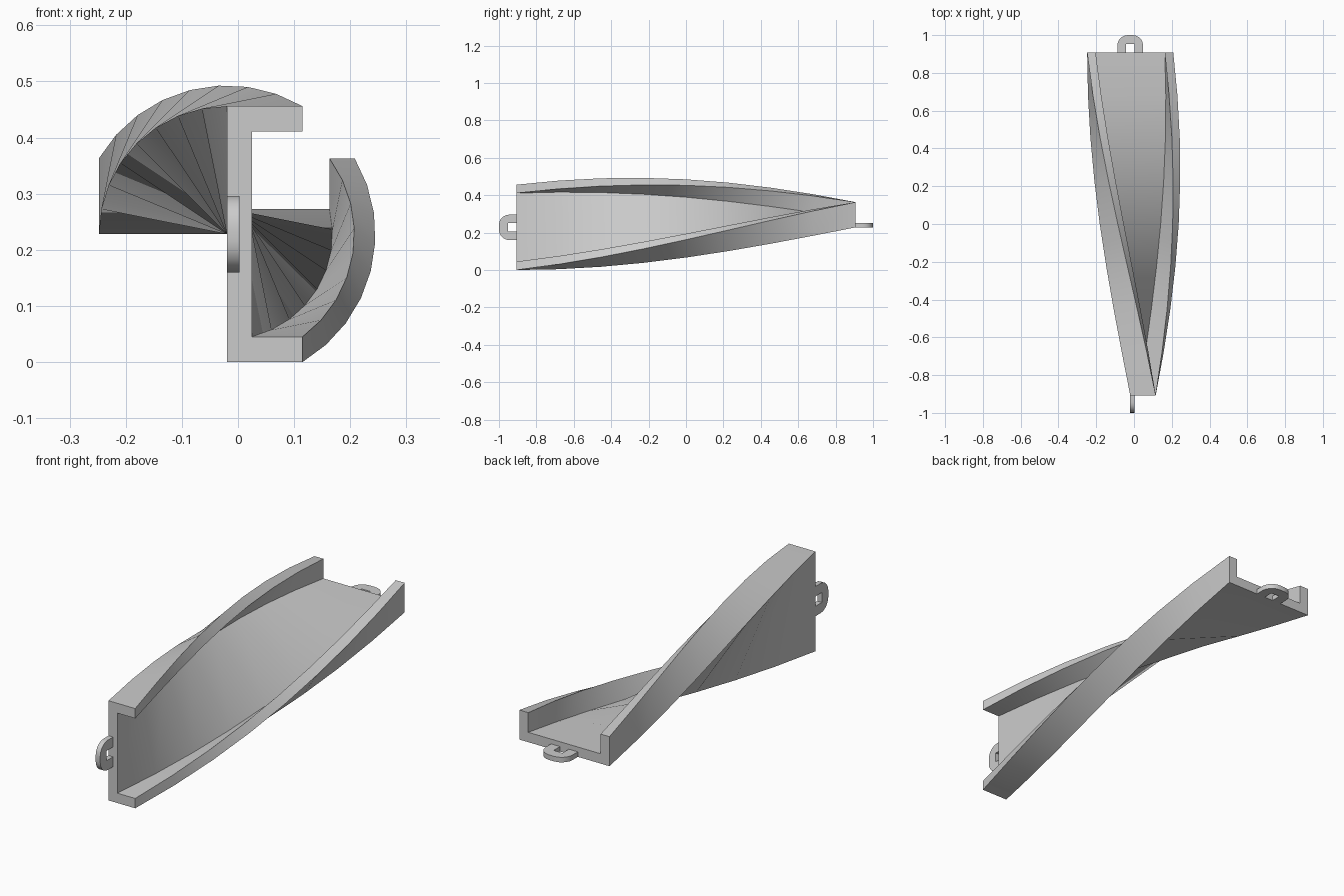
import bpy, bmesh
from math import sin, cos, pi, radians

if "Cube" in bpy.data.objects:
    bpy.data.objects.remove(bpy.data.objects["Cube"])

CX, CZ = -0.02, 0.228          # twist axis: outer face of the channel web
HALF, STEPS = 0.907, 8


def turn(u, v, a):
    """Rotate a profile point about the twist axis."""
    return CX + u * cos(a) - v * sin(a), CZ + u * sin(a) + v * cos(a)


def loft(name, rings):
    """Skin a list of closed rings and cap both ends."""
    bm = bmesh.new()
    rows = [[bm.verts.new(p) for p in r] for r in rings]
    n = len(rows[0])
    for a, b in zip(rows, rows[1:]):
        for i in range(n):
            j = (i + 1) % n
            bm.faces.new((a[i], a[j], b[j], b[i]))
    bm.faces.new(rows[0])
    bm.faces.new(rows[-1])
    bmesh.ops.recalc_face_normals(bm, faces=bm.faces)
    me = bpy.data.meshes.new(name)
    bm.to_mesh(me)
    bm.free()
    ob = bpy.data.objects.new(name, me)
    bpy.context.collection.objects.link(ob)
    bpy.ops.object.select_all(action='DESELECT')
    ob.select_set(True)
    bpy.context.view_layer.objects.active = ob
    bpy.ops.object.shade_smooth_by_angle(angle=radians(30))
    return ob


# Channel: C section twisted a quarter turn along its length
D, W, T = 0.135, 0.228, 0.045
section = [(0, -W), (D, -W), (D, T - W), (T, T - W),
           (T, W - T), (D, W - T), (D, W), (0, W)]
rings = []
for s in range(STEPS + 1):
    t = s / STEPS
    ring = []
    for u, v in section:
        x, z = turn(u, v, t * pi / 2)
        ring.append((x, -HALF + 2 * HALF * t, z))
    rings.append(ring)
loft("twisted_channel", rings)

# End loops: flat U-shaped eyes with rounded outer corners
R, LW, LL, H = 0.055, 0.068, 1.0 - HALF, 0.0225
eye = [(H, 0), (LW, 0)]
for cv, start in ((LW - R, 0), (R - LW, pi / 2)):
    for k in range(6):
        a = start + k * pi / 10
        eye.append((cv + R * cos(a), LL - R + R * sin(a)))
eye += [(-LW, 0), (-H, 0), (-H, 0.046), (H, 0.046)]

for name, side, ang in (("front_loop", -1, 0), ("back_loop", 1, pi / 2)):
    rings = []
    for u in (0.0, 0.023):
        ring = []
        for v, w in eye:
            x, z = turn(u, v, ang)
            ring.append((x, side * (HALF + w), z))
        rings.append(ring)
    loft(name, rings)
